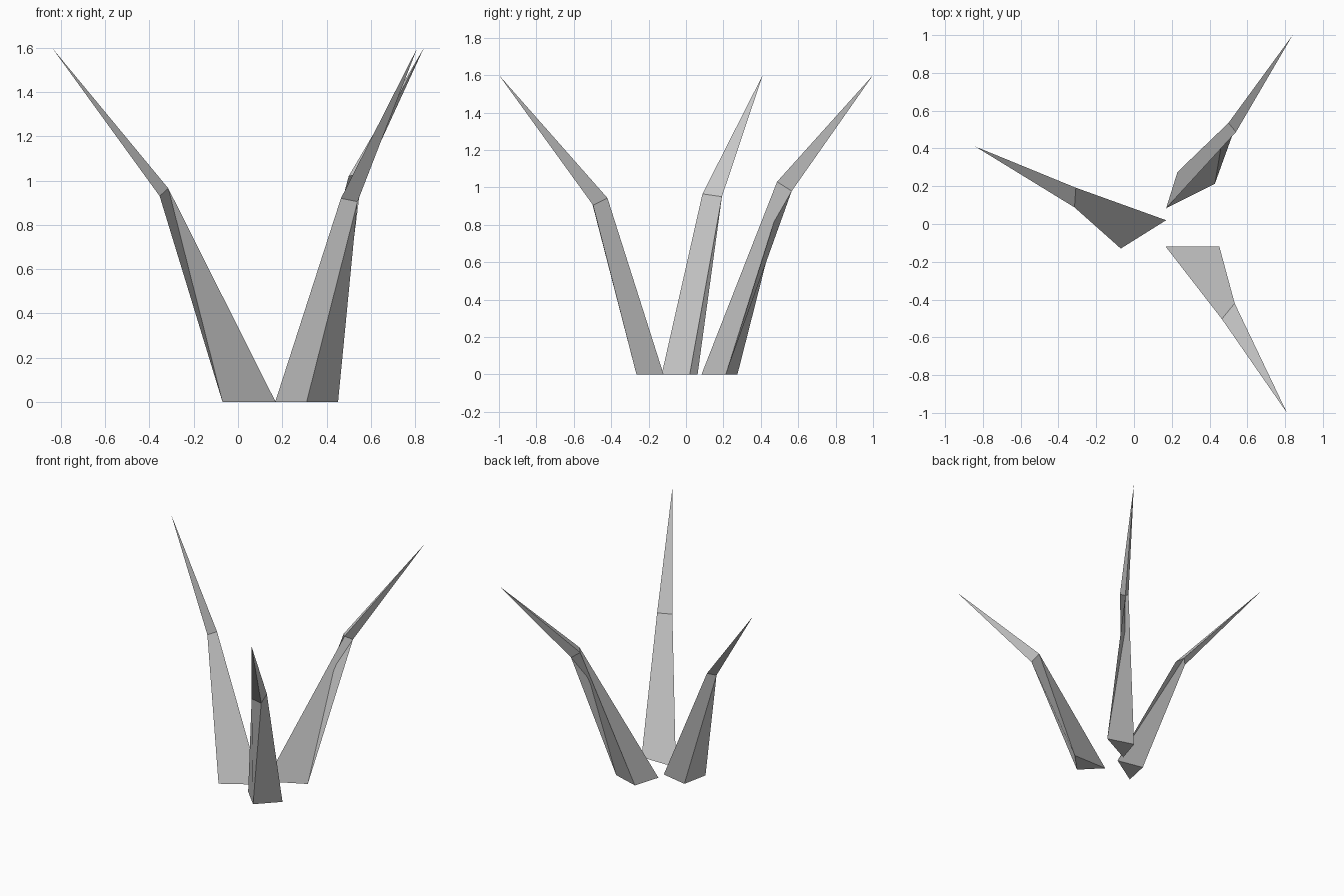
import bpy, bmesh

if "Cube" in bpy.data.objects:
    bpy.data.objects.remove(bpy.data.objects["Cube"])


def spike(name, base, knee, tip):
    """Bent three-sided spike: ground triangle -> knee triangle -> point."""
    bm = bmesh.new()
    low = [bm.verts.new((x, y, 0)) for x, y in base]
    mid = [bm.verts.new(p) for p in knee]
    top = bm.verts.new(tip)
    bm.faces.new(low)
    for i in range(3):
        j = (i + 1) % 3
        bm.faces.new((low[i], low[j], mid[j], mid[i]))
        bm.faces.new((mid[i], mid[j], top))
    bmesh.ops.recalc_face_normals(bm, faces=bm.faces)
    mesh = bpy.data.meshes.new(name)
    bm.to_mesh(mesh)
    bm.free()
    obj = bpy.data.objects.new(name, mesh)
    bpy.context.collection.objects.link(obj)
    return obj


# Spike leaning left
spike("left_spike",
      [(0.17, 0.02), (-0.07, -0.13), (-0.03, 0.062)],
      [(-0.308, 0.192, 0.95), (-0.315, 0.088, 0.965), (-0.354, 0.145, 0.93)],
      (-0.84, 0.41, 1.6))

# Spike leaning front right
spike("front_spike",
      [(0.168, -0.12), (0.452, -0.12), (0.31, -0.265)],
      [(0.465, -0.503, 0.92), (0.533, -0.42, 0.943), (0.54, -0.497, 0.905)],
      (0.81, -1.0, 1.6))

# Spike leaning back right
spike("back_spike",
      [(0.17, 0.083), (0.428, 0.213), (0.23, 0.275)],
      [(0.54, 0.487, 1.03), (0.555, 0.565, 0.98), (0.50, 0.535, 1.02)],
      (0.84, 1.0, 1.6))
